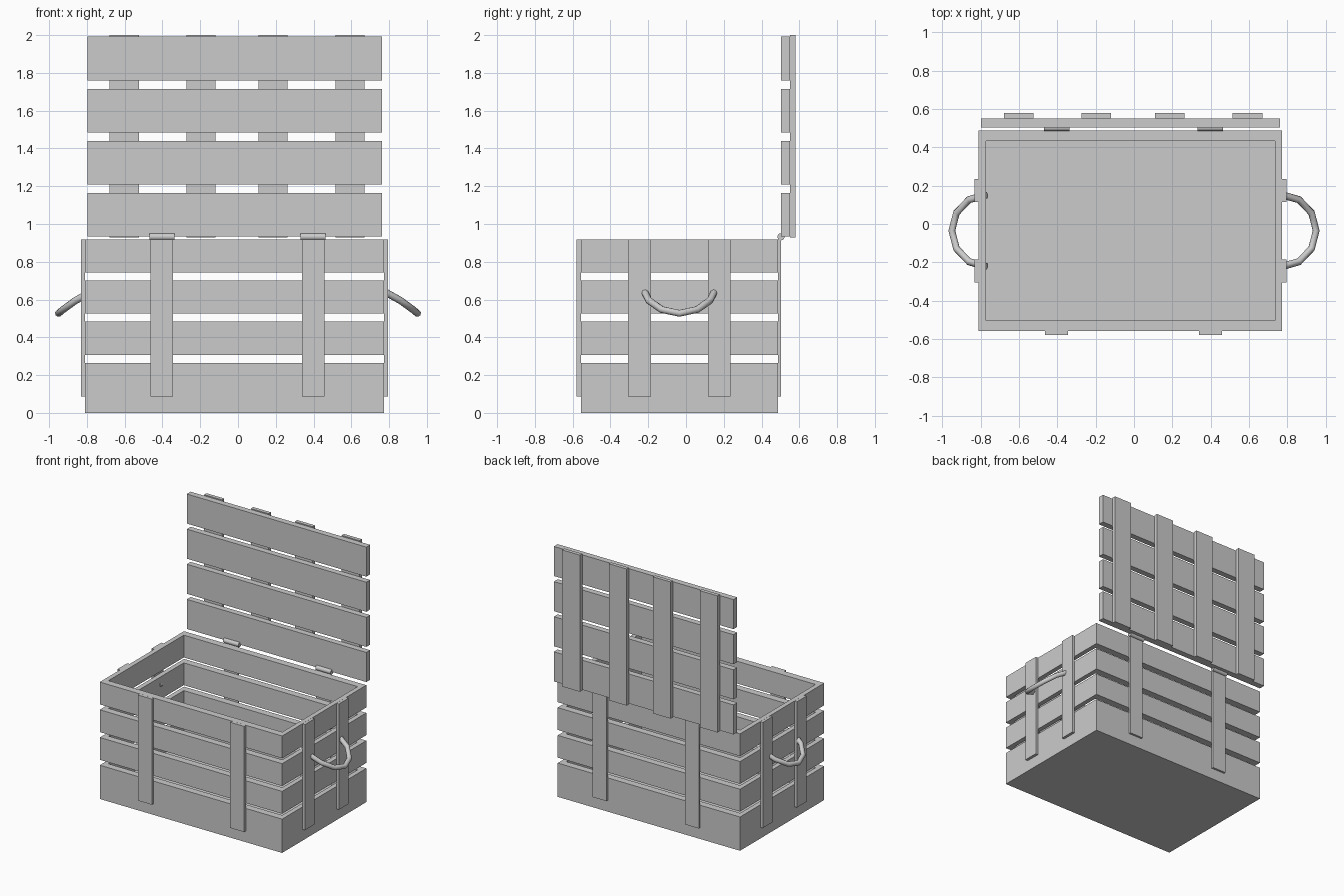
import bpy, bmesh
from math import sin, cos, pi
from mathutils import Matrix

if "Cube" in bpy.data.objects:
    bpy.data.objects.remove(bpy.data.objects["Cube"])


def box(name, x, y, z):
    """Axis-aligned box from (min, max) ranges."""
    bm = bmesh.new()
    size = (x[1] - x[0], y[1] - y[0], z[1] - z[0])
    mid = ((x[0] + x[1]) / 2, (y[0] + y[1]) / 2, (z[0] + z[1]) / 2)
    bmesh.ops.create_cube(bm, size=1, matrix=Matrix.Translation(mid) @ Matrix.Diagonal((*size, 1)))
    me = bpy.data.meshes.new(name)
    bm.to_mesh(me)
    bm.free()
    ob = bpy.data.objects.new(name, me)
    bpy.context.collection.objects.link(ob)
    return ob


# Chest outline and wall thicknesses
X0, X1, Y0, Y1 = -0.81, 0.773, -0.557, 0.487
SIDE, FRONT, CLEAT = 0.037, 0.055, 0.022
FLOOR, TOP = 0.085, 0.917

# Solid floor slab
box("chest_floor", (X0, X1), (Y0, Y1), (0, FLOOR))

# Four rows of wall planks with gaps
for i in range(4):
    z0 = 0.09 + i * 0.2175 if i else FLOOR
    z = (z0, 0.265 + i * 0.2175)
    inner = (X0 + SIDE, X1 - SIDE)
    box("front_plank", inner, (Y0, Y0 + FRONT), z)
    box("back_plank", inner, (Y1 - FRONT, Y1), z)
    box("left_plank", (X0, X0 + SIDE), (Y0, Y1), z)
    box("right_plank", (X1 - SIDE, X1), (Y0, Y1), z)

# Upright cleats on front, back and sides
zc = (0.088, TOP)
for cx in (-0.403, 0.398):
    x = (cx - 0.06, cx + 0.06)
    box("front_cleat", x, (Y0 - CLEAT, Y0), zc)
    box("back_cleat", x, (Y1, Y1 + 0.016), zc)
for cy in (-0.246, 0.176):
    y = (cy - 0.06, cy + 0.06)
    box("left_cleat", (X0 - CLEAT, X0), y, zc)
    box("right_cleat", (X1, X1 + CLEAT), y, zc)

# Hinge barrels
for cx in (-0.403, 0.398):
    bpy.ops.mesh.primitive_cylinder_add(vertices=12, radius=0.019, depth=0.132,
                                        location=(cx, 0.503, 0.932), rotation=(0, pi / 2, 0))
    bpy.context.object.name = "hinge"
    bpy.ops.object.shade_smooth_by_angle()

# Open lid: four planks on four battens
for i in range(4):
    z = 0.933 + i * 0.2755
    box("lid_plank", (-0.797, 0.762), (0.503, 0.55), (z, z + 0.232))
for cx in (-0.602, -0.196, 0.186, 0.592):
    box("lid_batten", (cx - 0.077, cx + 0.077), (0.55, 0.579), (0.928, 2.0))

# Drooping rope handles, mirrored left and right
for side, name in ((-1, "left_handle"), (1, "right_handle")):
    cu = bpy.data.curves.new(name, "CURVE")
    cu.dimensions = "3D"
    cu.bevel_depth = 0.019
    cu.bevel_resolution = 2
    cu.use_fill_caps = True
    sp = cu.splines.new("POLY")
    sp.points.add(6)
    for i, p in enumerate(sp.points):
        a = pi * i / 6
        u = sin(a)
        p.co = (side * (0.77 + 0.18 * u), -0.035 + 0.187 * cos(a),
                0.645 - 0.118 * (0.7 * u + 0.3 * u * u), 1)
    bpy.context.collection.objects.link(bpy.data.objects.new(name, cu))
